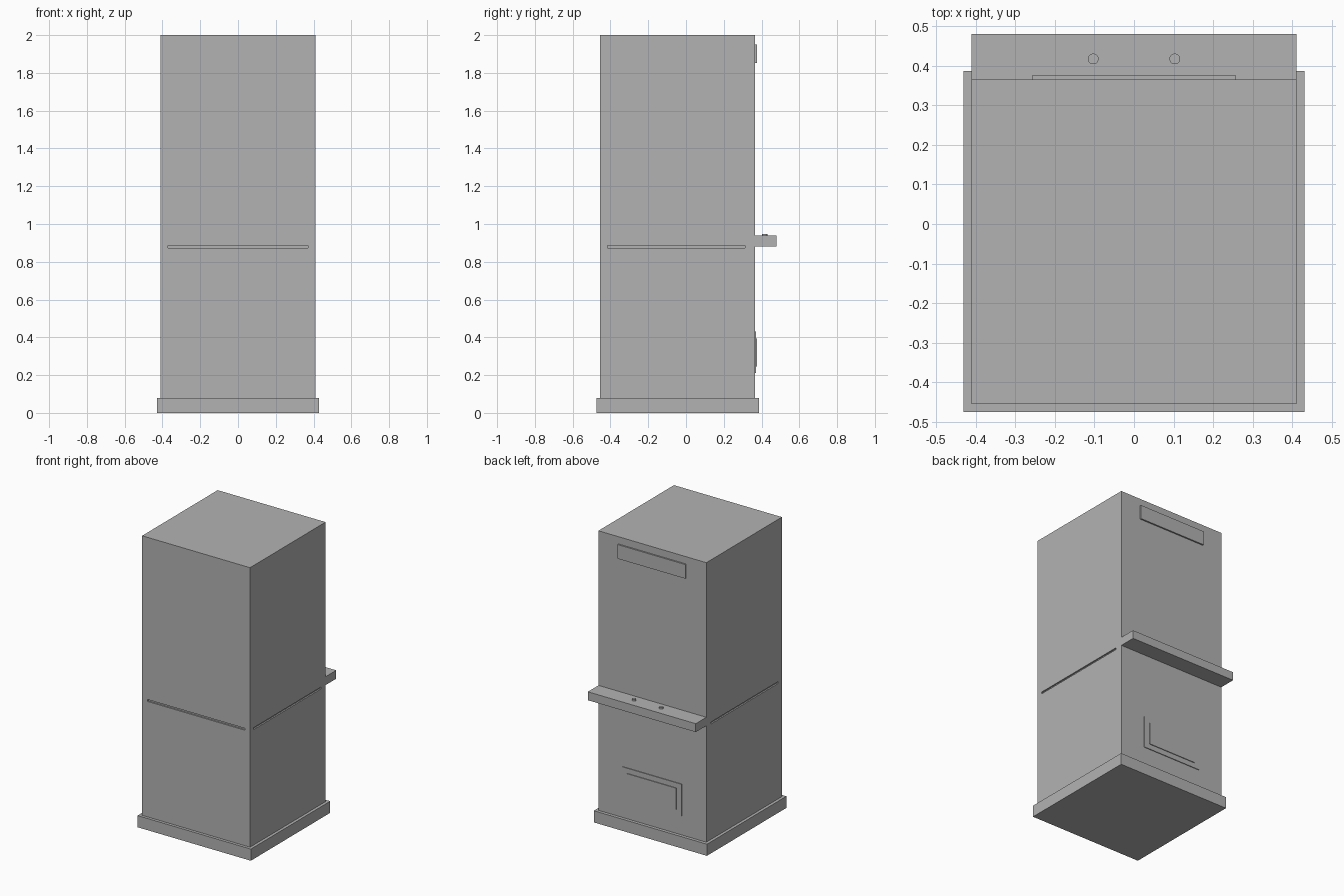
import bpy, bmesh
from mathutils import Vector

cube = bpy.data.objects.get("Cube")
if cube:
    bpy.data.objects.remove(cube, do_unlink=True)

grey = bpy.data.materials.new("plain grey")
grey.use_nodes = True
colour = (0.45, 0.45, 0.45, 1)
grey.diffuse_color = colour
grey.node_tree.nodes["Principled BSDF"].inputs["Base Color"].default_value = colour


def make_object(name, bm):
    bmesh.ops.recalc_face_normals(bm, faces=bm.faces)
    mesh = bpy.data.meshes.new(name)
    bm.to_mesh(mesh)
    bm.free()
    mesh.materials.append(grey)
    obj = bpy.data.objects.new(name, mesh)
    bpy.context.collection.objects.link(obj)
    return obj


def box(name, low, high):
    low, high = Vector(low), Vector(high)
    bm = bmesh.new()
    bmesh.ops.create_cube(bm, size=1)
    bmesh.ops.scale(bm, vec=high - low, verts=bm.verts)
    bmesh.ops.translate(bm, vec=(low + high) / 2, verts=bm.verts)
    return make_object(name, bm)


HALF = 0.41
FRONT, BACK = -0.455, 0.365

# Cabinet and control shelf share one side profile (y, z)
profile = [(FRONT, 0.08), (BACK, 0.08), (BACK, 0.88), (0.48, 0.88),
           (0.48, 0.938), (BACK, 0.938), (BACK, 2), (FRONT, 2)]
bm = bmesh.new()
side = bm.faces.new([bm.verts.new((-HALF, y, z)) for y, z in profile])
extruded = bmesh.ops.extrude_face_region(bm, geom=[side])["geom"]
moved = [v for v in extruded if isinstance(v, bmesh.types.BMVert)]
bmesh.ops.translate(bm, vec=(2 * HALF, 0, 0), verts=moved)
cabinet = make_object("cabinet", bm)

# Shallow grooves on the front and both sides
DEPTH = 0.01
cutters = [box("front_groove_cutter", (-0.37, FRONT - 0.05, 0.873),
               (0.37, FRONT + DEPTH, 0.886))]
for label, s in (("left", 1), ("right", -1)):
    xs = sorted((s * (HALF - DEPTH), s * (HALF + 0.05)))
    cutters.append(box(label + "_groove_cutter", (xs[0], -0.415, 0.873),
                       (xs[1], 0.313, 0.886)))
for cutter in cutters:
    cutter.hide_render = True
    cutter.hide_set(True)
    cut = cabinet.modifiers.new(cutter.name, "BOOLEAN")
    cut.operation = "DIFFERENCE"
    cut.solver = "EXACT"
    cut.object = cutter

# Apply the cuts, then drop the cutters
bpy.context.view_layer.update()
result = cabinet.evaluated_get(bpy.context.evaluated_depsgraph_get())
cut_mesh = bpy.data.meshes.new_from_object(result)
cabinet.modifiers.clear()
cabinet.data = cut_mesh
for cutter in cutters:
    bpy.data.objects.remove(cutter, do_unlink=True)

# Plinth under the cabinet
box("plinth", (-0.43, -0.475, 0), (0.43, 0.387, 0.08))

# Raised plates on the back
box("upper_plate", (-0.257, BACK, 1.853), (0.257, BACK + 0.01, 1.95))
box("lower_panel", (-0.225, BACK, 0.21), (0.225, BACK + 0.005, 0.43))
box("lower_panel_inset", (-0.185, BACK, 0.245), (0.185, BACK + 0.01, 0.395))

# Two round buttons on the shelf
for label, x in (("left", 0.103), ("right", -0.103)):
    bm = bmesh.new()
    bmesh.ops.create_cone(bm, cap_ends=True, segments=32, radius1=0.0135,
                          radius2=0.0135, depth=0.02)
    bmesh.ops.translate(bm, vec=(x, 0.417, 0.938), verts=bm.verts)
    for face in bm.faces:
        face.smooth = len(face.verts) == 4
    for edge in bm.edges:
        edge.smooth = all(len(f.verts) == 4 for f in edge.link_faces)
    make_object(label + "_button", bm)
